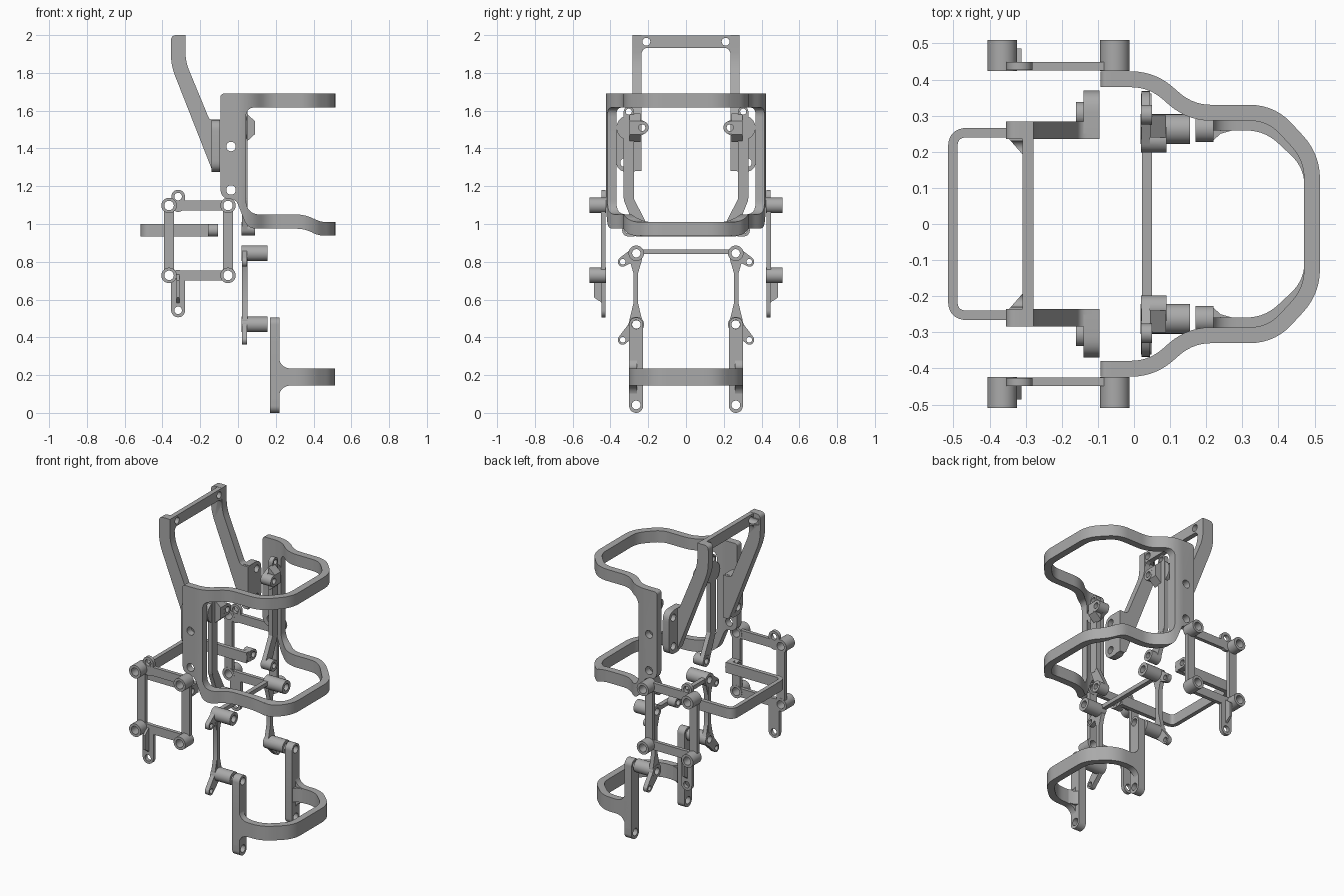
import bpy, bmesh, math
from mathutils import Vector
from mathutils.geometry import convex_hull_2d

cube = bpy.data.objects.get("Cube")
if cube:
    bpy.data.objects.remove(cube, do_unlink=True)

grey = bpy.data.materials.new("mid grey")
grey.use_nodes = True
grey.diffuse_color = (0.4, 0.4, 0.4, 1)
grey.node_tree.nodes["Principled BSDF"].inputs["Base Color"].default_value = (0.4, 0.4, 0.4, 1)


def place(axis, u, v, w):
    return {"x": (w, u, v), "y": (u, w, v), "z": (u, v, w)}[axis]


def prism(bm, pts, axis, a, b):
    """Extrude a 2D outline along an axis from a to b."""
    lo, hi = ([bm.verts.new(place(axis, p[0], p[1], w)) for p in pts] for w in (a, b))
    n = len(pts)
    bm.faces.new(lo[::-1])
    bm.faces.new(hi)
    for i in range(n):
        j = (i + 1) % n
        bm.faces.new((lo[i], lo[j], hi[j], hi[i]))


def box(bm, x, y, z):
    prism(bm, [(x[0], y[0]), (x[1], y[0]), (x[1], y[1]), (x[0], y[1])], "z", *z)


def circle(c, r, n=32):
    return [(c[0] + r * math.cos(math.tau * i / n), c[1] + r * math.sin(math.tau * i / n))
            for i in range(n)]


def disc(bm, c, r, axis, a, b):
    prism(bm, circle(c, r), axis, a, b)


def link(bm, p, q, r, s, axis, a, b):
    """Flat bar with round ends of radius r at p and s at q."""
    pts = circle(p, r) + circle(q, s)
    prism(bm, [pts[i] for i in convex_hull_2d(pts)], axis, a, b)


def rounded(corners, closed=True, steps=7):
    """Replace corners (u, v, radius) with smooth arcs."""
    out, n = [], len(corners)
    for i, (u, v, r) in enumerate(corners):
        c = Vector((u, v))
        if r == 0 or (not closed and i in (0, n - 1)):
            out.append(c)
            continue
        a = c + (Vector(corners[i - 1][:2]) - c).normalized() * r
        b = c + (Vector(corners[(i + 1) % n][:2]) - c).normalized() * r
        for k in range(steps + 1):
            t = k / steps
            out.append(a * (1 - t) ** 2 + c * 2 * t * (1 - t) + b * t * t)
    return out


def band(bm, corners, width, a, b):
    """Mirrored horizontal hoop of even thickness following a half path."""
    half = rounded(corners, closed=False)
    path = half + [Vector((p.x, -p.y)) for p in reversed(half)]
    left, right = [], []
    for i, p in enumerate(path):
        d0 = (p - path[max(i - 1, 0)]).normalized()
        d1 = (path[min(i + 1, len(path) - 1)] - p).normalized()
        d = (d0 + d1).normalized()
        n = Vector((-d.y, d.x))
        k = width / 2 / max(d.dot(d1 if d1.length else d0), 0.5)
        left.append(p + n * k)
        right.append(p - n * k)
    prism(bm, left + right[::-1], "z", a, b)


def to_object(name, bm):
    bmesh.ops.recalc_face_normals(bm, faces=bm.faces)
    mesh = bpy.data.meshes.new(name)
    bm.to_mesh(mesh)
    bm.free()
    obj = bpy.data.objects.new(name, mesh)
    bpy.context.scene.collection.objects.link(obj)
    return obj


def finish(name, bm, holes=(), axis="x", span=(-1, 1), outline=None, mirror=True):
    """Trim with a side outline, drill holes (u, v, r), mirror and shade."""
    obj = to_object(name, bm)
    cutters = []

    def boolean(cut_bm, operation):
        cutter = to_object(name + "_cutter", cut_bm)
        cutter.hide_render = True
        cutters.append(cutter)
        mod = obj.modifiers.new(operation, "BOOLEAN")
        mod.operation, mod.solver, mod.object = operation, "EXACT", cutter
        mod.use_self = True

    if outline:
        cut = bmesh.new()
        prism(cut, outline, "y", -1, 1)
        boolean(cut, "INTERSECT")
    if holes:
        cut = bmesh.new()
        for u, v, r in holes:
            disc(cut, (u, v), r, axis, *span)
        boolean(cut, "DIFFERENCE")
    if mirror:
        mod = obj.modifiers.new("mirror", "MIRROR")
        mod.use_axis = (False, True, False)
        mod.use_mirror_merge = False
    graph = bpy.context.evaluated_depsgraph_get()
    mesh = bpy.data.meshes.new_from_object(obj.evaluated_get(graph))
    obj.modifiers.clear()
    obj.data = mesh
    for cutter in cutters:
        bpy.data.objects.remove(cutter, do_unlink=True)
    mesh.materials.clear()
    mesh.materials.append(grey)
    mesh.shade_smooth()
    mesh.set_sharp_from_angle(angle=math.radians(30))


# Main cage: two hoops joined by side plates
bm = bmesh.new()
band(bm, [(-.095, .401, 0), (.05, .401, .06), (.155, .308, .06), (.38, .308, .06), (.493, .185, .06), (.493, .05, 0)],
     .044, .9, 1.75)
cage = rounded([(-.093, 1.69, .02), (.55, 1.69, 0), (.55, 1.617, 0), (.042, 1.617, .05),
                (.042, 1.05, .08), (.37, 1.05, .06), (.43, 1.01, .04), (.55, 1.01, 0), (.55, .938, 0),
                (.42, .938, .04), (.36, .975, .05), (.05, .975, .05), (-.01, 1.13, .03), (-.093, 1.13, .06)])
finish("main_cage", bm, [(-.037, 1.41, .025), (-.037, 1.18, .025)], "y", outline=cage, mirror=False)

# Tall rear frame: bent legs, top bar and mounting flanges
bm = bmesh.new()
leg = rounded([(-.355, 2, .03), (-.278, 2, 0), (-.278, 1.86, .05), (-.15, 1.55, .02), (-.095, 1.55, 0),
               (-.095, 1.28, 0), (-.135, 1.28, .02), (-.355, 1.84, .06)])
prism(bm, leg, "y", .236, .284)
box(bm, (-.309, -.279), (0, .26), (1.932, 1.999))
prism(bm, [(-.35, .24), (-.3, .24), (-.3, .185), (-.315, .2)], "z", 1.935, 1.97)
prism(bm, [(.24, 1.94), (.24, 1.895), (.228, 1.922), (.2, 1.94)], "x", -.308, -.28)
prism(bm, rounded([(.25, 1.276, .04), (.37, 1.276, .06), (.37, 1.552, .06), (.25, 1.552, 0)]),
      "x", -.14, -.096)
finish("rear_frame", bm, [(.21, 1.965, .021), (.325, 1.505, .023), (.325, 1.325, .023)])

# Inner uprights with offset bosses
bm = bmesh.new()
link(bm, (.303, 1.595), (.303, 1.14), .027, .027, "x", .02, .05)
link(bm, (.303, 1.51), (.233, 1.51), .065, .035, "x", .021, .045)
prism(bm, [(.045, 1.585), (.089, 1.545), (.089, 1.475), (.045, 1.435)], "y", .24, .3)
disc(bm, (.233, 1.51), .035, "x", .019, .09)
link(bm, (.303, 1.13), (.233, .975), .026, .034, "x", .021, .049)
disc(bm, (.233, .975), .035, "x", .019, .09)
finish("inner_upright", bm, [(.303, 1.595, .016), (.233, 1.51, .018), (.233, .975, .018)])

# Lower link frame: bosses, ears, thin posts and crossbar
bm = bmesh.new()
for z, ear_z in ((.845, .8), (.468, .387)):
    disc(bm, (.263, z), .041, "x", .018, .155)
    link(bm, (.263, z), (.335, ear_z), .034, .026, "x", .02, .048)
box(bm, (.021, .051), (.253, .279), (.48, .83))
link(bm, (.266, .815), (.266, .74), .033, .012, "x", .022, .049)
link(bm, (.266, .49), (.266, .58), .033, .012, "x", .022, .049)
box(bm, (.022, .05), (0, .25), (.84, .865))
finish("lower_link_frame", bm, [(.263, .845, .022), (.263, .468, .022), (.335, .8, .015), (.335, .387, .015)])

# Bottom bracket: hoop, then its two round-ended legs
bm = bmesh.new()
band(bm, [(.175, .28, 0), (.37, .28, .06), (.493, .165, .06), (.493, .05, 0)], .042, 0, .5)
side = rounded([(.18, .31, 0), (.215, .31, 0), (.22, .235, .065), (.55, .235, 0), (.55, .145, 0),
                (.22, .145, .065), (.215, .07, 0), (.18, .07, 0)])
finish("bottom_hoop", bm, outline=side, mirror=False)
bm = bmesh.new()
link(bm, (.264, .037), (.264, .468), .037, .037, "x", .17, .22)
prism(bm, [(.2, .23), (.22, .232), (.24, .25), (.29, .264), (.2, .275)], "z", .147, .233)
finish("bottom_leg", bm, [(.264, .042, .023), (.264, .468, .023)])

# Side plates: square frame with four bosses, top ear and hanging arm
bm = bmesh.new()
xs, zs = (-.365, -.053), (1.098, .728)
holes = [(x, z, .025) for x in xs for z in zs]
for x, z, _ in holes:
    disc(bm, (x, z), .041, "y", .424, .51)
for x in xs:
    box(bm, (x - .027, x + .027), (.425, .449), (.73, 1.095))
for z in zs:
    box(bm, (-.36, -.058), (.4255, .4485), (z - .027, z + .027))
link(bm, (-.317, 1.145), (-.317, 1.1), .036, .036, "y", .426, .448)
link(bm, (-.317, .543), (-.317, .72), .037, .037, "y", .426, .448)
prism(bm, [(.44, .575), (.455, .59), (.486, .61), (.486, .7), (.44, .74)], "x", -.325, -.311)
finish("side_plate", bm, holes + [(-.317, 1.145, .02), (-.317, .543, .02)], "y", (.3, .6))

# Rear band: U-shaped strap with end tabs
bm = bmesh.new()
band(bm, [(-.11, .253, 0), (-.502, .253, .04), (-.502, .05, 0)], .026, .934, 1)
finish("rear_band", bm, mirror=False)
bm = bmesh.new()
link(bm, (.273, .967), (.305, .967), .032, .032, "x", -.14, -.106)
disc(bm, (.305, .967), .033, "x", -.16, -.105)
finish("rear_band_tab", bm, [(.305, .967, .018)])
